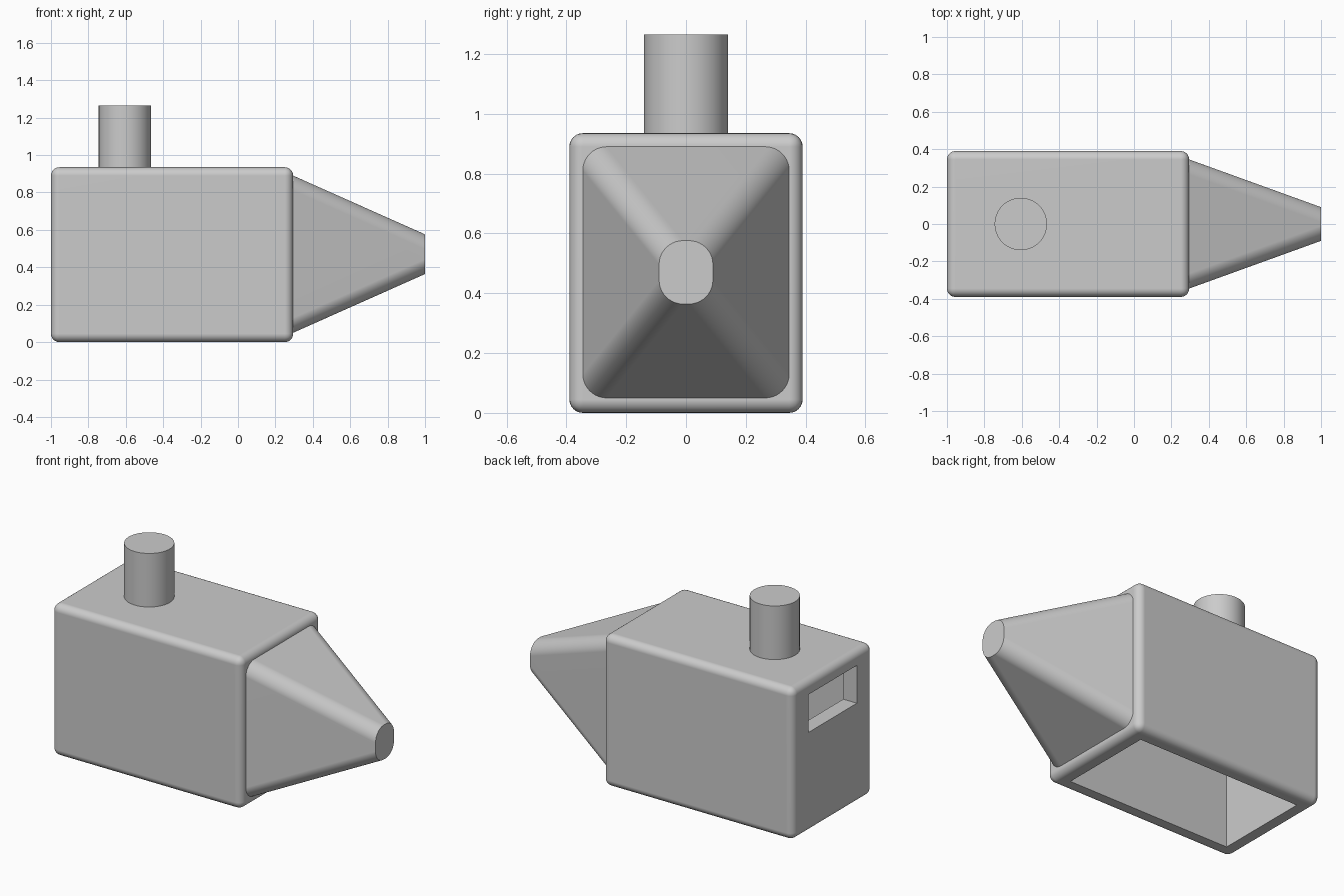
import bpy, bmesh, math

if "Cube" in bpy.data.objects:
    bpy.data.objects.remove(bpy.data.objects["Cube"], do_unlink=True)

grey = bpy.data.materials.new("light_grey")
grey.use_nodes = True
COLOUR = (0.6, 0.6, 0.6, 1)
grey.diffuse_color = COLOUR
grey.node_tree.nodes["Principled BSDF"].inputs["Base Color"].default_value = COLOUR

WALL, ROUND = 0.093, 0.045
BACK, FACE, TIP = -1.0, 0.295, 1.0
HALF, TOP = 0.39, 0.935


def box(name, low, high):
    bpy.ops.mesh.primitive_cube_add(size=1, location=[(a + b) / 2 for a, b in zip(low, high)])
    ob = bpy.context.object
    ob.name = name
    ob.scale = [b - a for a, b in zip(low, high)]
    bpy.ops.object.transform_apply(location=False, rotation=False)
    ob.data.materials.append(grey)
    return ob


def select(ob):
    bpy.ops.object.select_all(action='DESELECT')
    ob.select_set(True)
    bpy.context.view_layer.objects.active = ob


def finish(ob):
    select(ob)
    bpy.ops.object.shade_smooth_by_angle(angle=math.radians(32))
    weighted = ob.modifiers.new("flat_sides", 'WEIGHTED_NORMAL')
    weighted.keep_sharp = True


def cut(ob, cutter):
    mod = ob.modifiers.new("cut", 'BOOLEAN')
    mod.operation, mod.solver, mod.object = 'DIFFERENCE', 'EXACT', cutter
    select(ob)
    bpy.ops.object.modifier_apply(modifier=mod.name)
    bpy.data.objects.remove(cutter, do_unlink=True)


# Rounded body, hollow from below, with a slot through the rear wall
body = box("body", (BACK, -HALF, 0), (FACE, HALF, TOP))
bevel = body.modifiers.new("round", 'BEVEL')
bevel.width, bevel.segments = ROUND, 6
select(body)
bpy.ops.object.modifier_apply(modifier=bevel.name)
cut(body, box("cavity", (BACK + WALL, WALL - HALF, -0.2), (FACE - WALL, HALF - WALL, TOP - WALL)))
cut(body, box("slot", (BACK - 0.1, -0.235, 0.617), (BACK + WALL + 0.01, 0.235, 0.85)))
finish(body)

# Chimney
bpy.ops.mesh.primitive_cylinder_add(vertices=64, radius=0.14, depth=1.265 - TOP,
                                    location=(-0.605, 0, (1.265 + TOP) / 2))
chimney = bpy.context.object
chimney.name = "chimney"
chimney.data.materials.append(grey)
finish(chimney)


# Tapered nozzle lofted between two rounded rectangles
def rounded_ring(bm, x, half_y, half_z, radius, steps=10):
    ring = []
    for corner, (sy, sz) in enumerate([(1, 1), (-1, 1), (-1, -1), (1, -1)]):
        for i in range(steps + 1):
            a = math.pi / 2 * (corner + i / steps)
            y = sy * (half_y - radius) + radius * math.cos(a)
            z = sz * (half_z - radius) + radius * math.sin(a)
            ring.append(bm.verts.new((x, y, z + 0.47)))
    return ring


bm = bmesh.new()
base = rounded_ring(bm, FACE, 0.345, 0.42, 0.08)
tip = rounded_ring(bm, TIP, 0.09, 0.106, 0.08)
for i in range(len(base)):
    j = (i + 1) % len(base)
    bm.faces.new((base[i], base[j], tip[j], tip[i]))
bm.faces.new(base)
bm.faces.new(tip)
bmesh.ops.recalc_face_normals(bm, faces=bm.faces)
mesh = bpy.data.meshes.new("nozzle")
bm.to_mesh(mesh)
bm.free()
nozzle = bpy.data.objects.new("nozzle", mesh)
bpy.context.collection.objects.link(nozzle)
mesh.materials.append(grey)
finish(nozzle)
